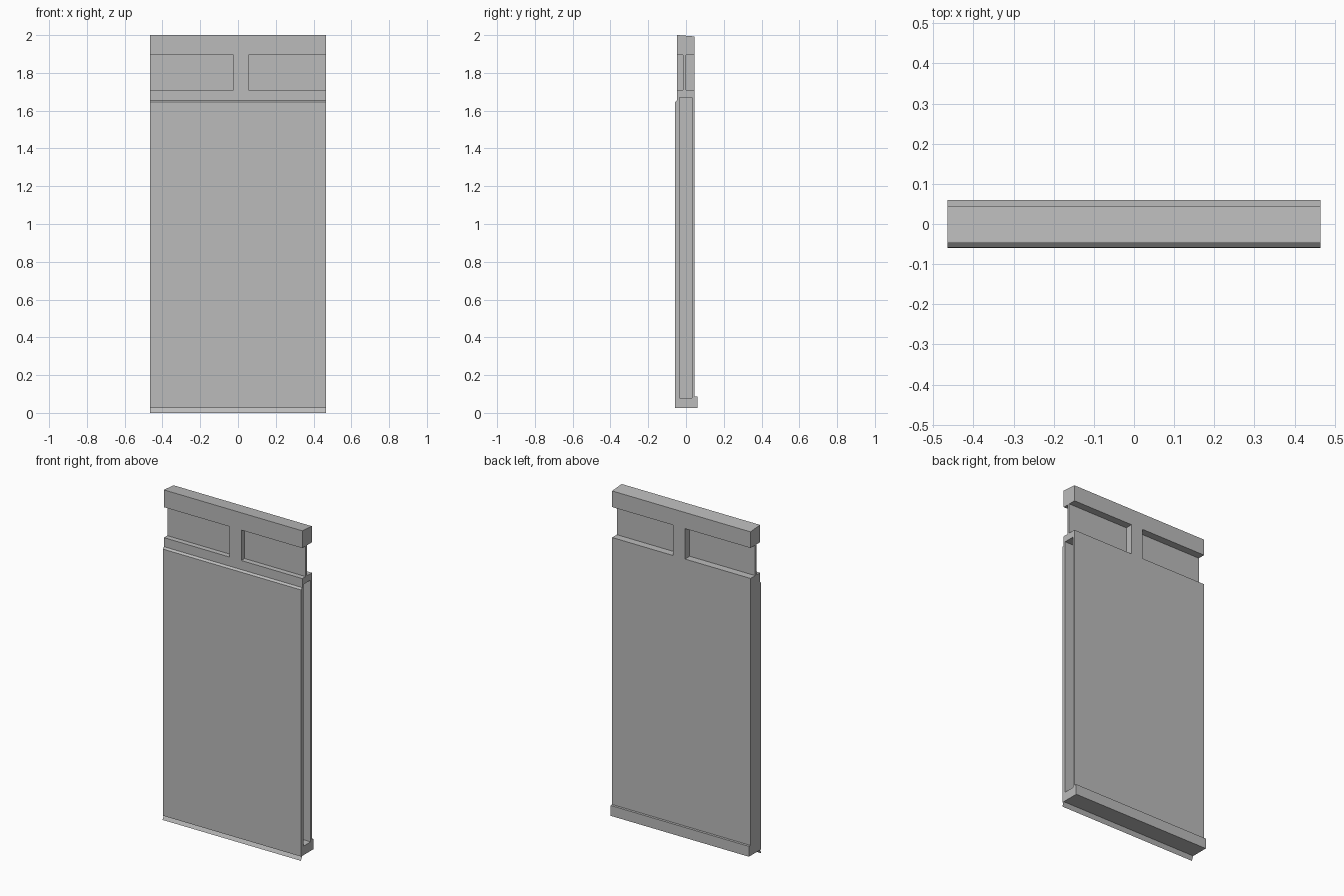
import bpy
import bmesh

cube = bpy.data.objects.get("Cube")
if cube:
    bpy.data.objects.remove(cube, do_unlink=True)

GREY = (0.5, 0.5, 0.5, 1)
mat = bpy.data.materials.new("plain grey")
mat.use_nodes = True
mat.diffuse_color = GREY
mat.node_tree.nodes["Principled BSDF"].inputs["Base Color"].default_value = GREY

# Main dimensions
END = 0.465                    # half width
FRONT, BACK = -0.047, 0.045    # body faces
SILL, RAIL, HEAD, TOP = 0.025, 1.71, 1.895, 2.0


def extrude(name, profile, x0=-END, x1=END, closed=True):
    """Sweep a (y, z) profile along x, capped when closed."""
    bm = bmesh.new()
    a = [bm.verts.new((x0, y, z)) for y, z in profile]
    b = [bm.verts.new((x1, y, z)) for y, z in profile]
    n = len(profile)
    for i in range(n if closed else n - 1):
        j = (i + 1) % n
        bm.faces.new((a[i], b[i], b[j], a[j]))
    if closed:
        bm.faces.new(a)
        bm.faces.new(b)
        bmesh.ops.recalc_face_normals(bm, faces=bm.faces)
    mesh = bpy.data.meshes.new(name)
    bm.to_mesh(mesh)
    bm.free()
    mesh.materials.append(mat)
    obj = bpy.data.objects.new(name, mesh)
    bpy.context.collection.objects.link(obj)
    return obj


def box(name, y0, y1, z0, z1, x0=-END, x1=END):
    return extrude(name, [(y0, z0), (y1, z0), (y1, z1), (y0, z1)], x0, x1)


# Panel body: skins, plates and a core set back from one end
SKIN_F, SKIN_B = -0.035, 0.033
box("front_skin", FRONT, SKIN_F, SILL, RAIL)
box("back_skin", SKIN_B, BACK, SILL, RAIL)
box("core", SKIN_F, SKIN_B, 0.08, 1.67, x1=END - 0.08)
box("middle_rail", SKIN_F, SKIN_B, 1.67, RAIL)
box("bottom_plate", SKIN_F, SKIN_B, SILL, 0.08)
box("back_ledge", BACK, 0.06, SILL, 0.088)

# Upper frame with its slightly sloped top
extrude("top_rail", [(FRONT, HEAD), (BACK, HEAD), (BACK, 1.993),
                     (-0.042, TOP), (FRONT, TOP)])
box("mullion", FRONT, BACK, RAIL, HEAD, -0.025, 0.055)
box("window_pane", -0.015, 0.0, 1.695, 1.905)

# Outer cladding with a bevelled top edge, and the drip strip under it
extrude("front_cladding", [(-0.058, SILL), (FRONT, SILL), (FRONT, 1.655),
                           (-0.058, 1.645)])
extrude("drip_strip", [(FRONT, SILL), (-0.06, 0)], closed=False)
